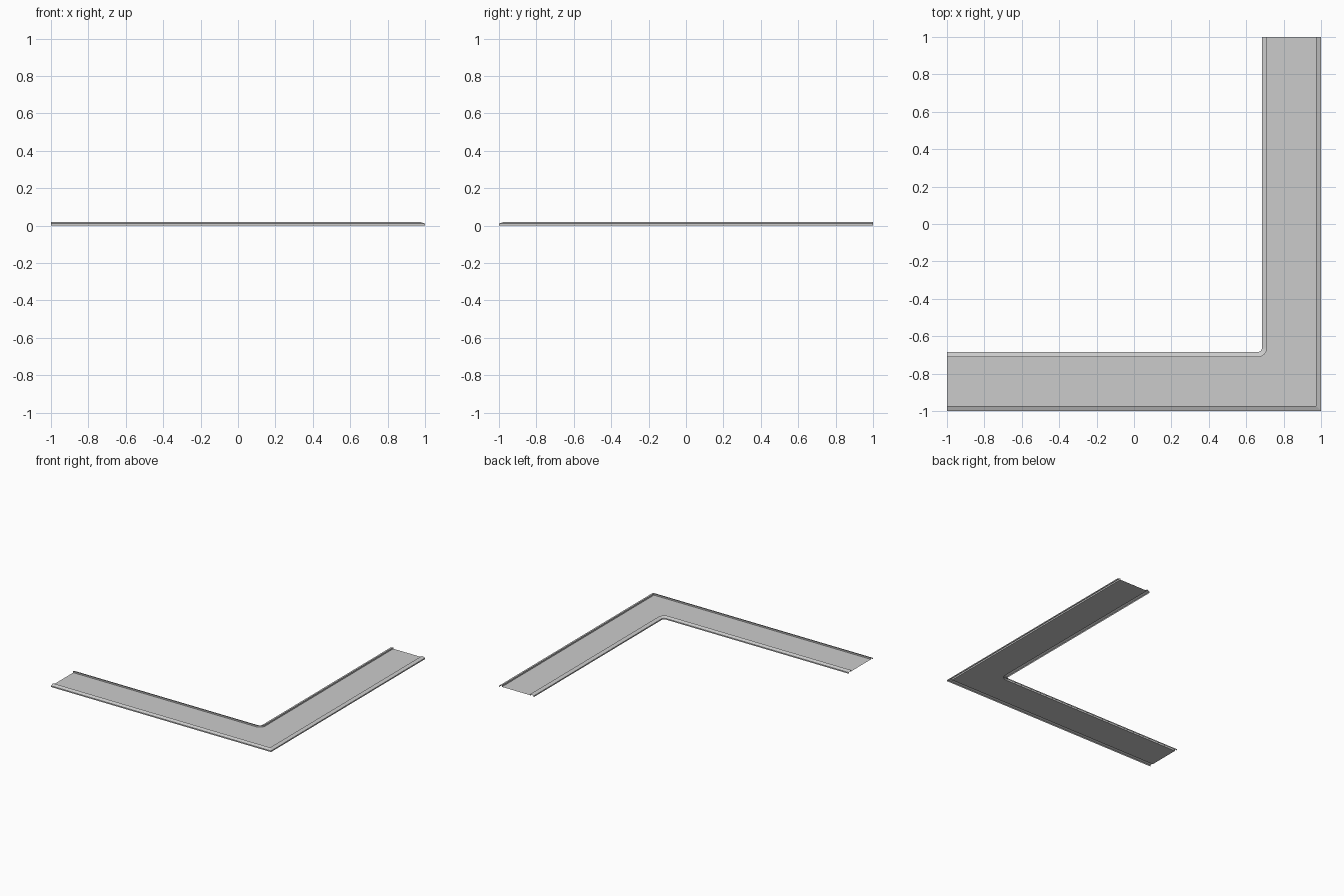
import bpy, math

if "Cube" in bpy.data.objects:
    bpy.data.objects.remove(bpy.data.objects["Cube"])

OUT, INN = 1.0, 0.685      # outer and inner edge of the L
FILLET = 0.025             # rounding of the inner corner
ROAD_Z = 0.008
# kerb section: (inset from the edge, height)
KERB = [(0.0, 0.0), (0.0, 0.010), (0.027, 0.020), (0.027, ROAD_Z)]


def outer_path(d):
    e = OUT - d
    return [(-1, -e), (e, -e), (e, 1)]


def inner_path(d):
    c, r = INN - FILLET, FILLET + d
    arc = [math.radians(-90 + 90 * i / 6) for i in range(7)]
    pts = [(c + r * math.cos(a), -c + r * math.sin(a)) for a in arc]
    return [(-1, -INN - d)] + pts + [(INN + d, 1)]


def make_object(name, verts, faces):
    me = bpy.data.meshes.new(name)
    me.from_pydata(verts, [], faces)
    me.update()
    ob = bpy.data.objects.new(name, me)
    bpy.context.collection.objects.link(ob)
    return ob


def sweep(name, path, flip):
    verts, faces = [], []
    n = len(path(0))
    for d, z in KERB:
        verts += [(x, y, z) for x, y in path(d)]
    for j in range(len(KERB) - 1):
        for i in range(n - 1):
            f = [j * n + i, j * n + i + 1, (j + 1) * n + i + 1, (j + 1) * n + i]
            faces.append(f[::-1] if flip else f)
    return make_object(name, verts, faces)


# kerbs along both edges
sweep("outer_kerb", outer_path, False)
sweep("inner_kerb", inner_path, True)

# road surface between the kerbs
d = KERB[-1][0]
loop = outer_path(d) + inner_path(d)[::-1]
make_object("road_surface", [(x, y, ROAD_Z) for x, y in loop], [list(range(len(loop)))])

# dashed centre line on both arms
mid, half_w, z = (OUT + INN) / 2, 0.004, ROAD_Z + 0.0006
verts, faces = [], []
for k in range(10):
    a, b = max(-1.0, -1.04 + k * 0.175), -0.96 + k * 0.175
    along_x = [(a, -mid - half_w), (b, -mid - half_w), (b, -mid + half_w), (a, -mid + half_w)]
    along_y = [(-y, -x) for x, y in along_x][::-1]
    for quad in (along_x, along_y):
        faces.append(list(range(len(verts), len(verts) + 4)))
        verts += [(x, y, z) for x, y in quad]
make_object("centre_dashes", verts, faces)
